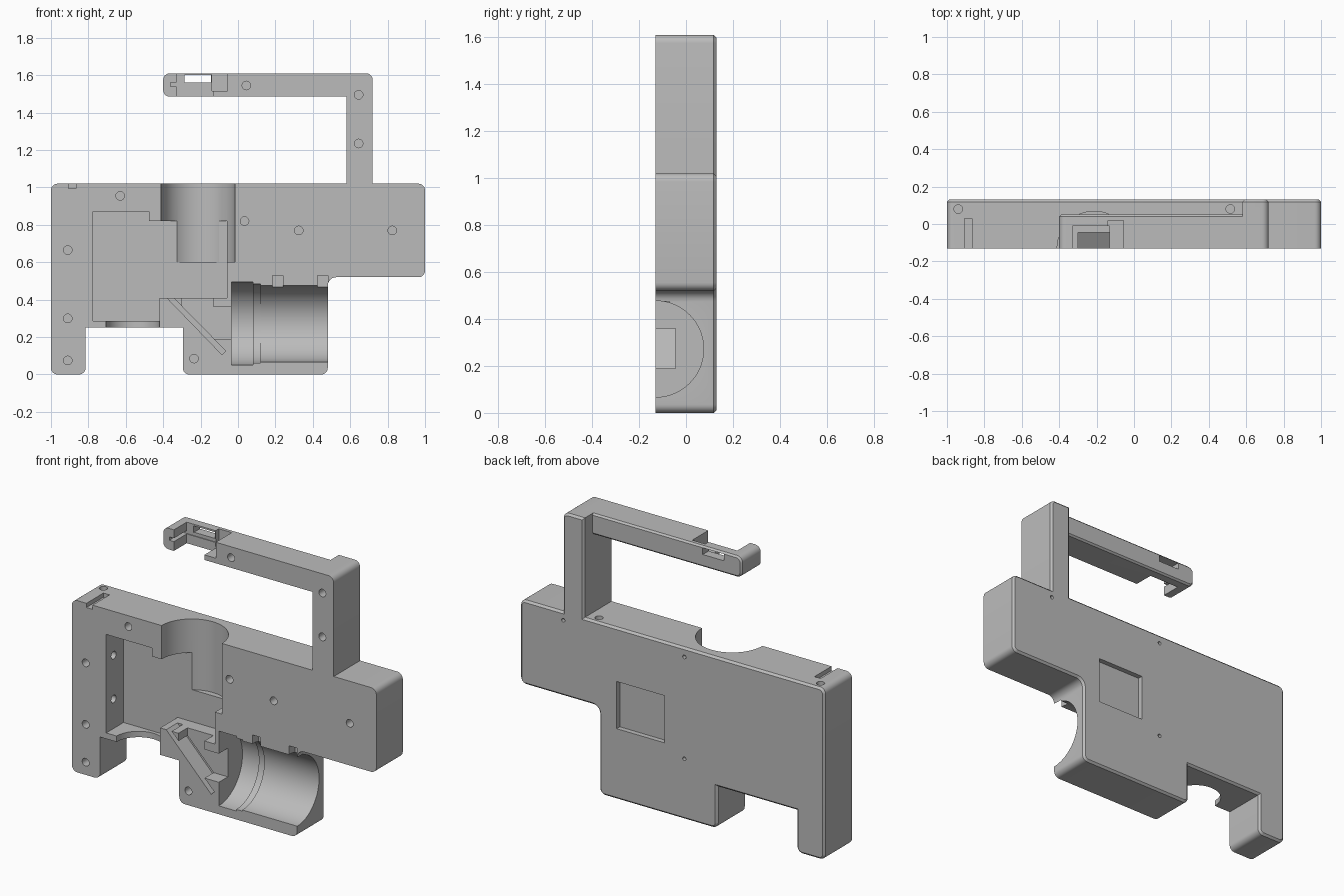
import bpy, bmesh, math
from mathutils import Vector, Matrix

if "Cube" in bpy.data.objects:
    bpy.data.objects.remove(bpy.data.objects["Cube"])

FRONT, BACK = -0.13, 0.13

grey = bpy.data.materials.new("light grey plastic")
grey.use_nodes = True
grey.diffuse_color = (0.5, 0.5, 0.5, 1)
grey.node_tree.nodes["Principled BSDF"].inputs["Base Color"].default_value = (0.5, 0.5, 0.5, 1)


def make(name, bm):
    bmesh.ops.recalc_face_normals(bm, faces=bm.faces)
    mesh = bpy.data.meshes.new(name)
    bm.to_mesh(mesh)
    bm.free()
    mesh.materials.append(grey)
    ob = bpy.data.objects.new(name, mesh)
    bpy.context.collection.objects.link(ob)
    return ob


def rounded(corners, steps=6):
    """Turn (x, z, radius) right-angle corners into an outline with arcs."""
    out = []
    for i, (x, z, r) in enumerate(corners):
        p = Vector((x, z))
        if not r:
            out.append(p)
            continue
        u = (Vector(corners[i - 1][:2]) - p).normalized()
        v = (Vector(corners[(i + 1) % len(corners)][:2]) - p).normalized()
        c = p + (u + v) * r
        for k in range(steps + 1):
            t = math.pi / 2 * k / steps
            out.append(c - u * r * math.sin(t) - v * r * math.cos(t))
    return out


def prism(name, outline, y0, y1, chamfer=0):
    """Extrude an x-z outline along y, optionally chamfering the back rim."""
    bm = bmesh.new()
    front = bm.faces.new([bm.verts.new((x, y0, z)) for x, z in outline])
    ext = bmesh.ops.extrude_face_region(bm, geom=[front], use_keep_orig=True)["geom"]
    bmesh.ops.translate(bm, vec=(0, y1 - y0, 0),
                        verts=[g for g in ext if isinstance(g, bmesh.types.BMVert)])
    bmesh.ops.recalc_face_normals(bm, faces=bm.faces)
    if chamfer:
        rim = [e for e in bm.edges if all(abs(v.co.y - y1) < 1e-5 for v in e.verts)]
        bmesh.ops.bevel(bm, geom=rim, offset=chamfer, segments=1, affect='EDGES')
    return make(name, bm)


def box(x0, x1, z0, z1, y0, y1):
    return prism("cutter", [(x0, z0), (x1, z0), (x1, z1), (x0, z1)], y0, y1)


def cylinder(axis, start, length, r, sides=64):
    """Cylinder from a start point along +axis."""
    bm = bmesh.new()
    bmesh.ops.create_cone(bm, cap_ends=True, segments=sides, radius1=r, radius2=r, depth=length)
    d = Vector({"x": (1, 0, 0), "y": (0, 1, 0), "z": (0, 0, 1)}[axis])
    turn = Vector((0, 0, 1)).rotation_difference(d).to_matrix().to_4x4()
    bmesh.ops.transform(bm, matrix=Matrix.Translation(Vector(start) + d * length / 2) @ turn,
                        verts=bm.verts)
    return make("cutter", bm)


def combine(target, tool, operation='DIFFERENCE'):
    tool.hide_render = True
    mod = target.modifiers.new("combine", 'BOOLEAN')
    mod.operation, mod.solver, mod.object = operation, 'EXACT', tool
    bpy.context.view_layer.objects.active = target
    bpy.ops.object.modifier_apply(modifier=mod.name)
    bpy.data.objects.remove(tool)


# Main shell with the upright handle post
R = 0.035
shell = prism("housing_half", rounded([
    (-1, 0, R), (-0.815, 0, R), (-0.815, 0.25, 0), (-0.295, 0.25, 0),
    (-0.295, 0, R), (0.48, 0, R), (0.48, 0.52, 0.045), (1, 0.52, R),
    (1, 1.02, R), (0.72, 1.02, 0), (0.72, 1.61, R), (0.58, 1.61, 0),
    (0.58, 1.02, 0), (-1, 1.02, R)]), FRONT, BACK, 0.012)

# Thinner top handle bar
bar = prism("handle_bar", rounded([
    (-0.4, 1.485, R), (0.65, 1.485, 0), (0.65, 1.61, 0), (-0.4, 1.61, R)]),
    FRONT, 0.05, 0.01)
combine(shell, bar, 'UNION')

cutters = []

# Main cavity and its round openings at top and bottom
OUT = -0.2
cutters.append(prism("cutter", [
    (-0.775, 0.285), (-0.42, 0.285), (-0.42, 0.41), (-0.06, 0.41),
    (-0.06, 0.82), (-0.475, 0.82), (-0.475, 0.87), (-0.775, 0.87)], OUT, 0.033))
cutters.append(cylinder("z", (-0.213, FRONT, 0.6), 0.6, 0.198))
cutters.append(cylinder("z", (-0.563, FRONT, 0.2), 0.12, 0.143))

# Diagonal mirror slot and the light tunnel around it
cutters.append(prism("cutter", [
    (-0.39, 0.42), (-0.085, 0.105), (-0.065, 0.125), (-0.355, 0.42)], OUT, -0.025))
cutters.append(prism("cutter", [
    (-0.3, 0.352), (-0.15, 0.19), (0.02, 0.19), (0.02, 0.36),
    (-0.13, 0.36), (-0.13, 0.45), (-0.3, 0.45)], OUT, -0.045))

# Stepped lens bore with two notches above it
for x0, x1, r in ((-0.035, 0.08, 0.222), (0.07, 0.12, 0.212), (0.11, 0.6, 0.205)):
    cutters.append(cylinder("x", (x0, FRONT, 0.272), x1 - x0, r, 96))
for x in (0.185, 0.425):
    cutters.append(box(x, x + 0.055, 0.42, 0.53, OUT, -0.07))

# Slot in the top edge and shallow square recess in the back
cutters.append(box(-0.905, -0.865, 0.995, 1.1, OUT, 0.03))
cutters.append(box(0.05, 0.365, 0.42, 0.70, 0.1, 0.2))

# Sight opening at the free end of the handle bar
cutters.append(box(-0.33, -0.13, 1.4, 1.7, OUT, -0.01))
cutters.append(box(-0.14, -0.055, 1.515, 1.7, OUT, 0.02))
cutters.append(box(-0.36, -0.12, 1.54, 1.56, OUT, -0.005))
cutters.append(box(-0.285, -0.145, 1.56, 1.6, -0.1, 0.2))

# Screw holes in the mating face
for x, z in ((-0.91, 0.665), (-0.91, 0.3), (-0.91, 0.075), (-0.63, 0.955),
             (0.035, 0.82), (0.325, 0.77), (0.825, 0.77), (-0.235, 0.085),
             (0.045, 1.545), (0.645, 1.495), (0.645, 1.235)):
    cutters.append(cylinder("y", (x, OUT, z), 0.17, 0.023, 20))

# Pin holes in the top edge, cavity wall and back
for x in (-0.94, 0.515):
    cutters.append(cylinder("z", (x, 0.08, 0.92), 0.2, 0.023, 20))
for z in (0.46, 0.72):
    cutters.append(cylinder("x", (-0.85, -0.06, z), 0.12, 0.023, 20))
for x, z in ((0.715, 0.97), (-0.08, 0.965), (-0.08, 0.36)):
    cutters.append(cylinder("y", (x, 0.08, z), 0.1, 0.011, 16))

for cutter in cutters:
    combine(shell, cutter)

# Smooth the arcs, keep the machined edges crisp
bpy.ops.object.select_all(action='DESELECT')
shell.select_set(True)
bpy.context.view_layer.objects.active = shell
bpy.ops.object.shade_smooth_by_angle(angle=math.radians(30))
